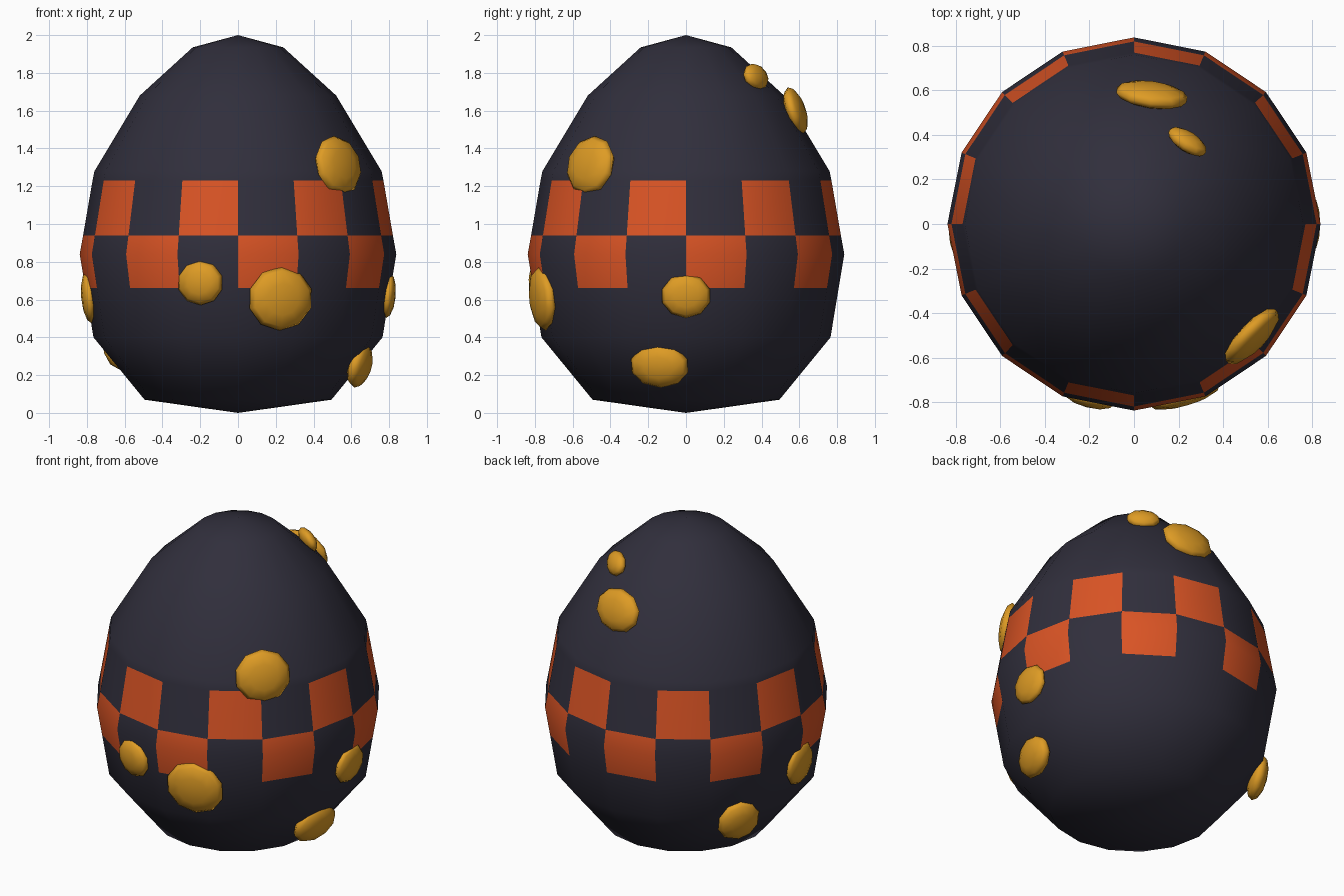
import bpy, bmesh
from math import sin, cos, pi, hypot, atan2
from mathutils import Matrix, Vector

cube = bpy.data.objects.get("Cube")
if cube:
    bpy.data.objects.remove(cube)


def material(name, rgb):
    mat = bpy.data.materials.new(name)
    mat.use_nodes = True
    color = (*rgb, 1.0)
    mat.diffuse_color = color
    bsdf = mat.node_tree.nodes["Principled BSDF"]
    bsdf.inputs["Base Color"].default_value = color
    bsdf.inputs["Roughness"].default_value = 0.7
    return mat


charcoal = material("charcoal", (0.03, 0.028, 0.045))
orange = material("burnt_orange", (0.70, 0.088, 0.018))
gold = material("gold", (0.73, 0.33, 0.018))


def finish(bm, name, mats):
    bmesh.ops.recalc_face_normals(bm, faces=bm.faces)
    for face in bm.faces:
        face.smooth = True
    mesh = bpy.data.meshes.new(name)
    bm.to_mesh(mesh)
    bm.free()
    for mat in mats:
        mesh.materials.append(mat)
    obj = bpy.data.objects.new(name, mesh)
    bpy.context.collection.objects.link(obj)
    return obj


# Egg body: a turned profile, with rings at the checker band's edges
SIDES = 16
BAND_LOW, BAND_MID, BAND_TOP = 0.66, 0.94, 1.23
profile = [(0.495, 0.07), (0.765, 0.40), (0.808, BAND_LOW), (0.838, 0.84),
           (0.82, BAND_MID), (0.77, BAND_TOP), (0.76, 1.28),
           (0.52, 1.68), (0.24, 1.935)]

bm = bmesh.new()
rings = []
for radius, z in profile:
    angles = [2 * pi * k / SIDES for k in range(SIDES)]
    rings.append([bm.verts.new((radius * sin(a), -radius * cos(a), z)) for a in angles])
bottom = bm.verts.new((0, 0, 0))
top = bm.verts.new((0, 0, 2))
for k in range(SIDES):
    n = (k + 1) % SIDES
    bm.faces.new((bottom, rings[0][n], rings[0][k]))
    bm.faces.new((top, rings[-1][k], rings[-1][n]))
    for low, high in zip(rings, rings[1:]):
        face = bm.faces.new((low[k], low[n], high[n], high[k]))
        z = face.calc_center_median().z
        # Two staggered rows of checks
        lower_row = BAND_LOW < z < BAND_MID and k % 2 == 0
        upper_row = BAND_MID < z < BAND_TOP and k % 2 == 1
        face.material_index = int(lower_row or upper_row)
finish(bm, "egg_body", [charcoal, orange])


# Gold spots: flattened low-poly pebbles facing outward
def spot(name, center, width, height, depth=0.1):
    x, y, z = center
    tilt = 0.35 * atan2(z - 0.84, hypot(x, y))
    flat = Vector((x, y, 0)).normalized()
    normal = flat * cos(tilt) + Vector((0, 0, sin(tilt)))
    side = Vector((-flat.y, flat.x, 0))
    up = normal.cross(side)
    turn = Matrix((side, up, normal)).transposed().to_4x4()
    scale = Matrix.Diagonal((width / 2, height / 2, depth / 2, 1))
    bm = bmesh.new()
    bmesh.ops.create_uvsphere(bm, u_segments=10, v_segments=6, radius=1,
                              matrix=Matrix.Translation(center) @ turn @ scale)
    finish(bm, name, [gold])


spot("spot_front_left_high", (0.53, -0.505, 1.31), 0.335, 0.32, 0.11)
spot("spot_front_large", (0.225, -0.76, 0.605), 0.355, 0.34, 0.11)
spot("spot_front_small", (-0.20, -0.775, 0.69), 0.25, 0.24)
spot("spot_left_middle", (0.795, 0.0, 0.62), 0.265, 0.235, 0.08)
spot("spot_left_low", (0.645, -0.14, 0.25), 0.32, 0.24, 0.11)
spot("spot_right_middle", (-0.79, -0.03, 0.61), 0.26, 0.27, 0.08)
spot("spot_right_low", (-0.635, 0.37, 0.355), 0.27, 0.27, 0.11)
spot("spot_back_high", (0.08, 0.58, 1.60), 0.335, 0.26)
spot("spot_back_top", (0.24, 0.37, 1.78), 0.20, 0.145, 0.08)
